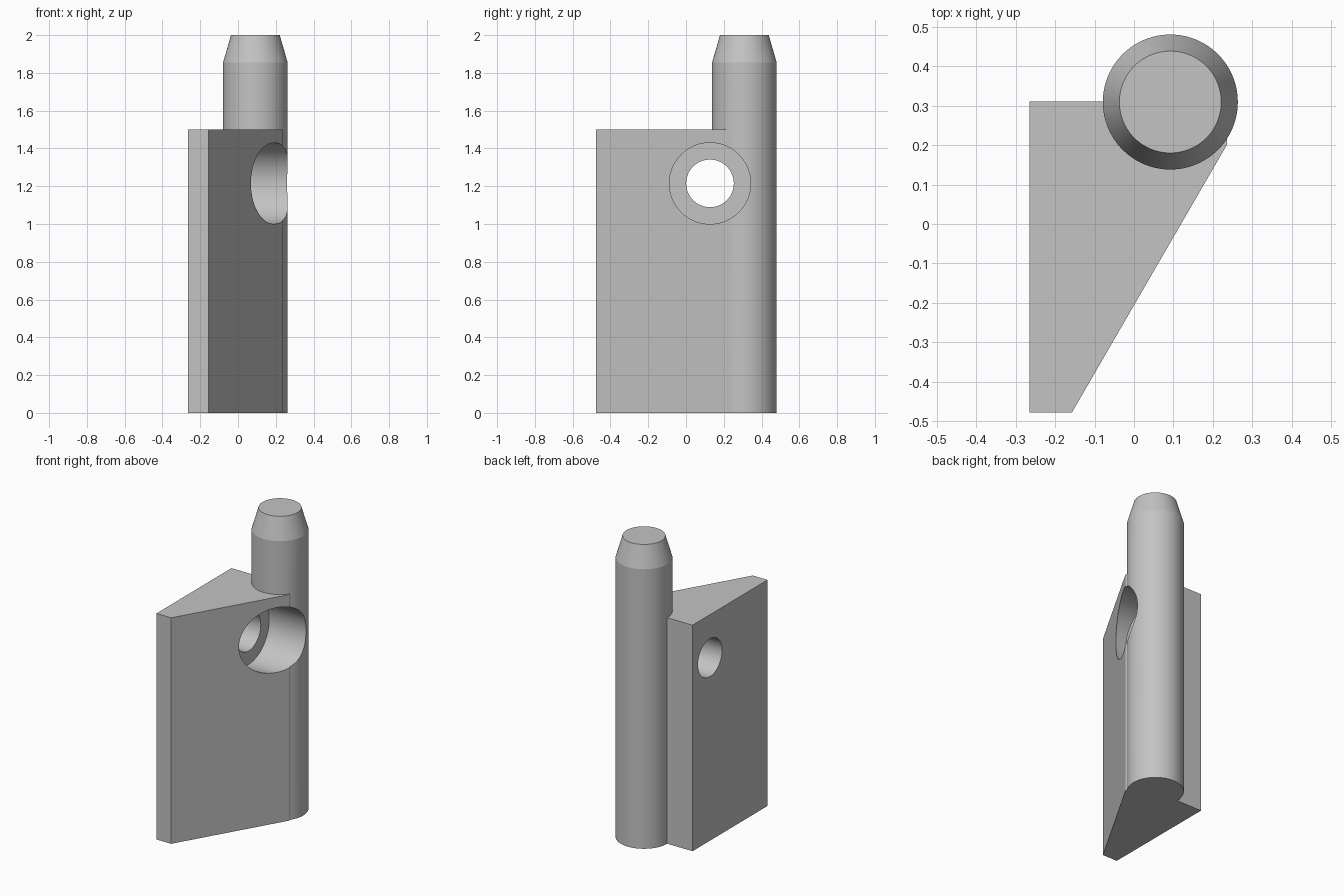
import bpy
import bmesh
from math import cos, sin, pi, radians

if "Cube" in bpy.data.objects:
    bpy.data.objects.remove(bpy.data.objects["Cube"], do_unlink=True)

grey = bpy.data.materials.new("plain grey")
grey.use_nodes = True
GREY = (0.55, 0.55, 0.55, 1)
grey.diffuse_color = GREY
grey.node_tree.nodes["Principled BSDF"].inputs["Base Color"].default_value = GREY

SEGMENTS = 96


def loft(name, rings):
    """Closed solid skinned through matching rings of points."""
    bm = bmesh.new()
    loops = [[bm.verts.new(p) for p in ring] for ring in rings]
    n = len(loops[0])
    for a, b in zip(loops, loops[1:]):
        for i in range(n):
            j = (i + 1) % n
            bm.faces.new((a[i], a[j], b[j], b[i]))
    bm.faces.new(loops[0][::-1])
    bm.faces.new(loops[-1])
    bmesh.ops.recalc_face_normals(bm, faces=bm.faces)
    mesh = bpy.data.meshes.new(name)
    bm.to_mesh(mesh)
    bm.free()
    mesh.materials.append(grey)
    obj = bpy.data.objects.new(name, mesh)
    bpy.context.collection.objects.link(obj)
    return obj


def circle(radius):
    return [(radius * cos(2 * pi * i / SEGMENTS), radius * sin(2 * pi * i / SEGMENTS))
            for i in range(SEGMENTS)]


def combine(target, tool, operation):
    """Apply a boolean and remove the helper."""
    mod = target.modifiers.new(operation.lower(), "BOOLEAN")
    mod.operation = operation
    mod.solver = "EXACT"
    mod.object = tool
    bpy.context.view_layer.objects.active = target
    bpy.ops.object.modifier_apply(modifier=mod.name)
    bpy.data.objects.remove(tool, do_unlink=True)


# Wedge-shaped plate
outline = [(-0.265, -0.477), (-0.157, -0.477), (0.235, 0.2), (0.235, 0.31), (-0.265, 0.31)]
body = loft("hinge_body", [[(x, y, z) for x, y in outline] for z in (0, 1.5)])

# Round pin with a tapered tip
PIN_X, PIN_Y = 0.092, 0.309
pin = loft("pin", [[(PIN_X + x, PIN_Y + y, z) for x, y in circle(r)]
                   for r, z in ((0.171, 0), (0.171, 1.855), (0.129, 2))])
combine(body, pin, "UNION")

# Sideways bolt hole with a wide counterbore
HOLE_Y, HOLE_Z = 0.127, 1.215
for name, radius, start in (("bolt_hole", 0.126, -0.5), ("counterbore", 0.215, -0.01)):
    cutter = loft(name, [[(x, HOLE_Y + a, HOLE_Z + b) for a, b in circle(radius)]
                         for x in (start, 0.6)])
    cutter.hide_render = True
    combine(body, cutter, "DIFFERENCE")

# Smooth round walls, crisp edges
bpy.ops.object.select_all(action="DESELECT")
body.select_set(True)
bpy.context.view_layer.objects.active = body
bpy.ops.object.shade_smooth_by_angle(angle=radians(14))
